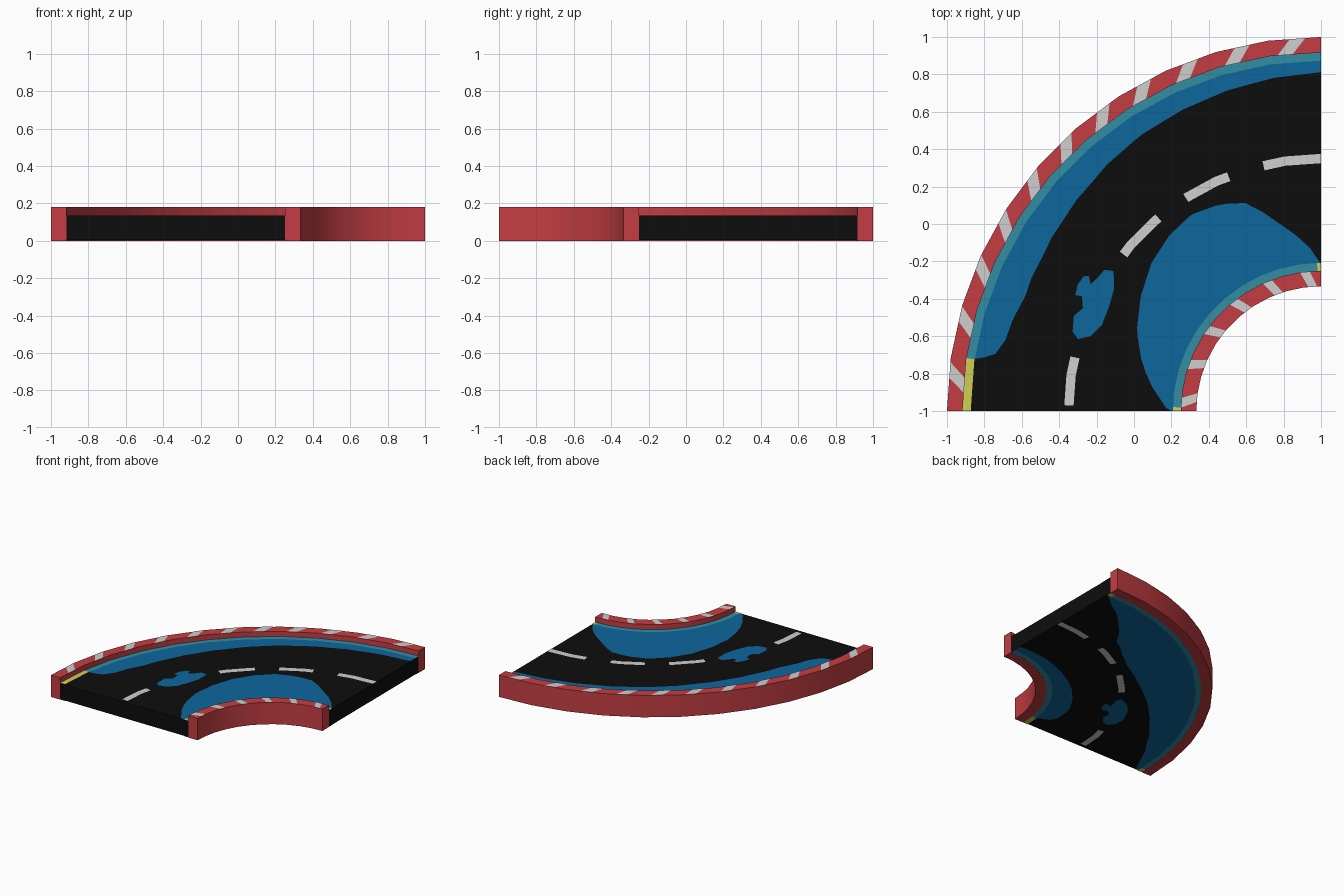
import bpy, bmesh, math

if "Cube" in bpy.data.objects:
    bpy.data.objects.remove(bpy.data.objects["Cube"])

STEP = 90 / 11            # the bend is an 11-sided quarter ring around (1, -1)
R_IN, R_ROAD_IN, R_ROAD_OUT, R_OUT = 0.667, 0.75, 1.917, 2.0
WALL_H, ROAD_H = 0.18, 0.135
LAYER = 0.0015


def material(name, rgb):
    m = bpy.data.materials.new(name)
    m.diffuse_color = (*rgb, 1)
    m.use_nodes = True
    m.node_tree.nodes["Principled BSDF"].inputs["Base Color"].default_value = m.diffuse_color
    return m


RED = material("red", (0.56, 0.048, 0.056))
WHITE = material("white", (0.62, 0.62, 0.62))
BLACK = material("asphalt black", (0.004, 0.004, 0.004))
BLUE = material("deep blue", (0.004, 0.135, 0.34))
TEAL = material("teal", (0.034, 0.27, 0.37))
YELLOW = material("yellow", (0.62, 0.62, 0.09))


def point(a, r, z):
    """Point on the faceted ring; a in degrees from the front end."""
    k = min(int(a / STEP + 1e-6), 10)
    t = a / STEP - k
    a0, a1 = math.radians(k * STEP), math.radians((k + 1) * STEP)
    c = math.cos(a0) * (1 - t) + math.cos(a1) * t
    s = math.sin(a0) * (1 - t) + math.sin(a1) * t
    return (1 - r * c, -1 + r * s, z)


def finish(bm, name, mat):
    me = bpy.data.meshes.new(name)
    bm.to_mesh(me)
    bm.free()
    me.materials.append(mat)
    ob = bpy.data.objects.new(name, me)
    bpy.context.collection.objects.link(ob)
    return ob


def ring_block(name, r0, r1, z0, z1, mat):
    """Solid quarter ring with a rectangular section."""
    bm = bmesh.new()
    rows = [[bm.verts.new(point(i * STEP, r, z))
             for r, z in ((r0, z0), (r1, z0), (r1, z1), (r0, z1))] for i in range(12)]
    for p, q in zip(rows, rows[1:]):
        for j in range(4):
            bm.faces.new((p[j], p[(j + 1) % 4], q[(j + 1) % 4], q[j]))
    bm.faces.new(rows[0])
    bm.faces.new(rows[-1])
    bmesh.ops.recalc_face_normals(bm, faces=bm.faces)
    ob = finish(bm, name, mat)
    bpy.ops.object.select_all(action='DESELECT')
    ob.select_set(True)
    bpy.context.view_layer.objects.active = ob
    bpy.ops.object.shade_smooth_by_angle(angle=math.radians(30))


def plate(name, polys, z, mat, up=True):
    """Thin painted faces given as (angle, radius) outlines."""
    bm = bmesh.new()
    for poly in polys:
        f = bm.faces.new([bm.verts.new(point(a, r, z)) for a, r in poly])
        f.normal_update()
        if (f.normal.z > 0) != up:
            f.normal_flip()
    finish(bm, name, mat)


def band(base, edge):
    """Quads between a constant radius and an edge line of (angle, radius)."""
    a0, a1 = edge[0][0], edge[-1][0]
    cuts = {a for a, r in edge} | {i * STEP for i in range(12) if a0 < i * STEP < a1}

    def radius(a):
        for (p, rp), (q, rq) in zip(edge, edge[1:]):
            if a <= q:
                return rp + (rq - rp) * (a - p) / (q - p)
        return edge[-1][1]
    line = [(a, radius(a)) for a in sorted(cuts)]
    return [[(p[0], base), p, q, (q[0], base)] for p, q in zip(line, line[1:])]


# solid parts
ring_block("road", R_ROAD_IN, R_ROAD_OUT, 0.004, ROAD_H, BLACK)
ring_block("inner_wall", R_IN, R_ROAD_IN, 0, WALL_H, RED)
ring_block("outer_wall", R_ROAD_OUT, R_OUT, 0, WALL_H, RED)

# slanted white stripes on the wall tops


def stripes(name, centres, r0, r1, half, slant):
    polys = [[(c - half - slant, r0), (c + half - slant, r0),
              (c + half + slant, r1), (c - half + slant, r1)] for c in centres]
    plate(name, polys, WALL_H + LAYER, WHITE)


stripes("outer_wall_stripes", [5.2, 14, 22.4, 30.3, 38.2, 45.8, 53.2, 60.6, 68.4, 76.7, 85.3],
        R_ROAD_OUT, R_OUT, 1.2, 1.1)
stripes("inner_wall_stripes", [4.8 + 16 * i for i in range(6)], R_ROAD_IN, R_IN, 2.0, 1.4)

# road paint: pool edges and puddle
outer_edge = [(8.5, 1.88), (9.1, 1.82), (10, 1.77), (12.8, 1.733), (21.5, 1.70), (31, 1.71),
              (43, 1.731), (55, 1.759), (66.7, 1.775), (90, 1.812)]
inner_edge = [(0, 0.80), (1.1, 0.829), (12.5, 0.964), (22.5, 1.065), (31.6, 1.136), (41.5, 1.206),
              (49.5, 1.242), (56.2, 1.259), (62.7, 1.237), (70, 1.187), (73.1, 1.12),
              (80.2, 0.979), (86.1, 0.876), (90, 0.785)]
puddle_xy = [(-.11, -.25), (-.16, -.245), (-.2, -.29), (-.235, -.32), (-.245, -.275), (-.275, -.28),
             (-.305, -.325), (-.315, -.38), (-.28, -.385), (-.275, -.45), (-.325, -.49),
             (-.33, -.575), (-.3, -.615), (-.235, -.6), (-.175, -.54), (-.135, -.44), (-.11, -.35)]
puddle = [(math.degrees(math.atan2(y + 1, 1 - x)), math.hypot(1 - x, y + 1)) for x, y in puddle_xy]


def strip(a0, a1, r0, r1):
    return band(r0, [(a0, r1), (a1, r1)])


dashes = []
for a0, a1 in ((1.3, 12.3), (38.4, 49.9), (57.6, 68.5), (76.8, 90)):
    dashes += strip(a0, a1, 1.325, 1.375)

T_OUT, T_IN = 1.873, 0.792
paint = [
    ("outer_pool", band(R_ROAD_OUT, outer_edge), 1, BLUE),
    ("inner_pool", band(R_ROAD_IN, inner_edge), 1, BLUE),
    ("puddle", [puddle], 1, BLUE),
    ("lane_dashes", dashes, 1, WHITE),
    ("shore_lines", strip(8.5, 90, T_OUT, R_ROAD_OUT) + strip(1.5, 88.5, R_ROAD_IN, T_IN), 2, TEAL),
    ("edge_lines", strip(0, 8.5, T_OUT, R_ROAD_OUT) + strip(0, 1.5, R_ROAD_IN, T_IN)
     + strip(88.5, 90, R_ROAD_IN, T_IN), 2, YELLOW),
]
# the underside repeats the paint with inner and outer edges swapped
for name, polys, layer, mat in paint:
    plate(name, polys, ROAD_H + layer * LAYER, mat)
    swapped = [[(a, R_ROAD_IN + R_ROAD_OUT - r) for a, r in p] for p in polys]
    plate(name + "_underside", swapped, 0.004 - layer * LAYER, mat, up=False)
